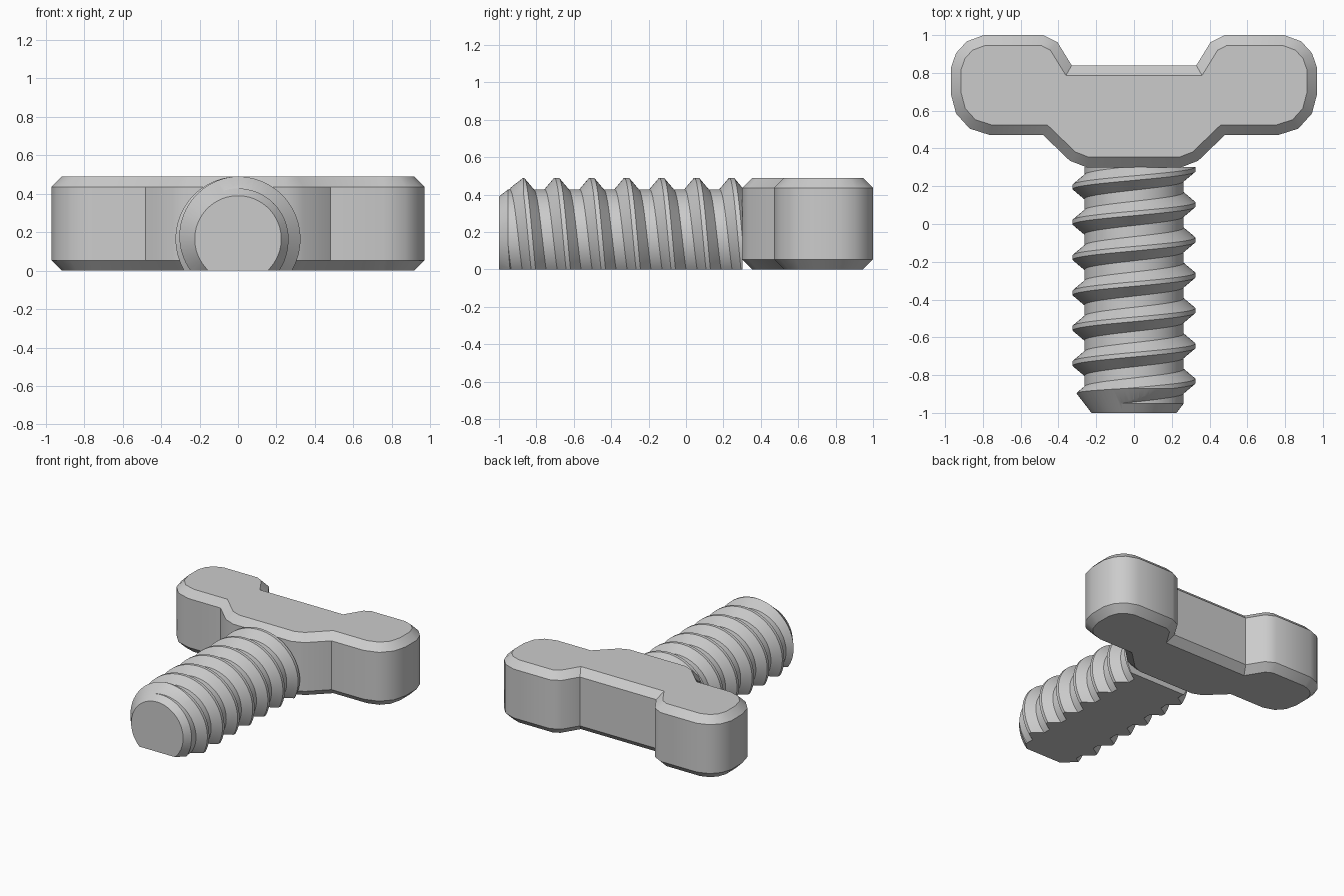
import bpy, bmesh, math
from mathutils import Vector

cube = bpy.data.objects.get("Cube")
if cube:
    bpy.data.objects.remove(cube)

grey = bpy.data.materials.new("plain_grey")
grey.use_nodes = True
colour = (0.6, 0.6, 0.6, 1)
grey.diffuse_color = colour
grey.node_tree.nodes["Principled BSDF"].inputs["Base Color"].default_value = colour


def make_object(name, bm):
    bmesh.ops.recalc_face_normals(bm, faces=bm.faces)
    mesh = bpy.data.meshes.new(name)
    bm.to_mesh(mesh)
    bm.free()
    obj = bpy.data.objects.new(name, mesh)
    bpy.context.collection.objects.link(obj)
    mesh.materials.append(grey)
    return obj


def select_only(obj):
    bpy.ops.object.select_all(action='DESELECT')
    obj.select_set(True)
    bpy.context.view_layer.objects.active = obj


def smooth(obj, degrees):
    select_only(obj)
    bpy.ops.object.shade_smooth_by_angle(angle=math.radians(degrees))


def slice_flat(bm, point, normal):
    """Cut away the side the normal points to and close the hole."""
    cut = bmesh.ops.bisect_plane(bm, geom=bm.verts[:] + bm.edges[:] + bm.faces[:], dist=1e-6,
                                 plane_co=point, plane_no=normal, clear_outer=True)
    edges = [e for e in cut["geom_cut"] if isinstance(e, bmesh.types.BMEdge)]
    bmesh.ops.triangle_fill(bm, edges=edges, use_beauty=True)


# Handle: mirrored T outline, extruded, with chamfered rims
HEIGHT, CHAMFER = 0.49, 0.054
half = [(0.25, 0.30), (0.34, 0.335), (0.48, 0.47), (0.76, 0.47), (0.87, 0.505), (0.942, 0.585),
        (0.97, 0.69), (0.97, 0.825), (0.942, 0.905), (0.885, 0.967), (0.795, 1.0),
        (0.48, 1.0), (0.405, 0.962), (0.33, 0.84)]
outline = half + [(-x, y) for x, y in reversed(half)]
bm = bmesh.new()
base = bm.faces.new([bm.verts.new((x, y, CHAMFER)) for x, y in outline])
rise = bmesh.ops.extrude_face_region(bm, geom=[base], use_keep_orig=True)
bmesh.ops.translate(bm, vec=(0, 0, HEIGHT - 2 * CHAMFER),
                    verts=[v for v in rise["geom"] if isinstance(v, bmesh.types.BMVert)])
bmesh.ops.recalc_face_normals(bm, faces=bm.faces)
for cap in [f for f in bm.faces if abs(f.normal.z) > 0.9]:
    bmesh.ops.inset_region(bm, faces=[cap], thickness=CHAMFER, depth=0, use_even_offset=True)
    bmesh.ops.translate(bm, verts=cap.verts[:],
                        vec=(0, 0, CHAMFER if cap.normal.z > 0 else -CHAMFER))
handle = make_object("handle", bm)
smooth(handle, 35)

# Threaded shaft: helical sweep of a trapezoid thread profile
AXIS, MAJOR, MINOR, PITCH, SEGMENTS, TURNS = 0.165, 0.325, 0.263, 0.187, 72, 11
FRONT, BACK = -1.0, 0.302
profile = [(-0.012, MAJOR), (0.012, MAJOR), (0.064, MINOR), (0.123, MINOR)]
bm = bmesh.new()
columns = []
for i in range(SEGMENTS):
    a = math.tau * i / SEGMENTS
    columns.append([bm.verts.new((r * math.cos(a),
                                  0.29 + PITCH * (turn - 8 - i / SEGMENTS) + y,
                                  AXIS + r * math.sin(a)))
                    for turn in range(TURNS) for y, r in profile])
step = len(profile)
for i, col in enumerate(columns):
    last = i == SEGMENTS - 1
    shift = -step if last else 0
    nxt = columns[(i + 1) % SEGMENTS]
    for k in range(step, len(col) - 1):
        bm.faces.new((col[k], col[k + 1], nxt[k + 1 + shift], nxt[k + shift]))
slice_flat(bm, (0, BACK, 0), (0, 1, 0))
slice_flat(bm, (0, FRONT - 0.03, 0), (0, -1, 0))
bmesh.ops.delete(bm, geom=[v for v in bm.verts if not v.link_faces], context='VERTS')
shaft = make_object("threaded_shaft", bm)

# Cone cutter gives the tapered tip and flat end
bm = bmesh.new()
rings = []
for y, r in [(FRONT, 0.225), (-0.61, 0.525), (0.6, 0.525)]:
    rings.append([bm.verts.new((r * math.cos(math.tau * i / SEGMENTS), y,
                                AXIS + r * math.sin(math.tau * i / SEGMENTS)))
                  for i in range(SEGMENTS)])
for a, b in zip(rings, rings[1:]):
    for i in range(SEGMENTS):
        j = (i + 1) % SEGMENTS
        bm.faces.new((a[i], a[j], b[j], b[i]))
bm.faces.new(rings[0])
bm.faces.new(rings[-1])
cutter = make_object("tip_cutter", bm)
cutter.hide_render = True

select_only(shaft)
taper = shaft.modifiers.new("taper", 'BOOLEAN')
taper.operation = 'INTERSECT'
taper.solver = 'EXACT'
taper.object = cutter
bpy.ops.object.modifier_apply(modifier=taper.name)
bpy.data.objects.remove(cutter)

# Flat underside of the shaft
bm = bmesh.new()
bm.from_mesh(shaft.data)
slice_flat(bm, (0, 0, 0), (0, 0, -1))
bmesh.ops.recalc_face_normals(bm, faces=bm.faces)
bm.to_mesh(shaft.data)
bm.free()
smooth(shaft, 30)
